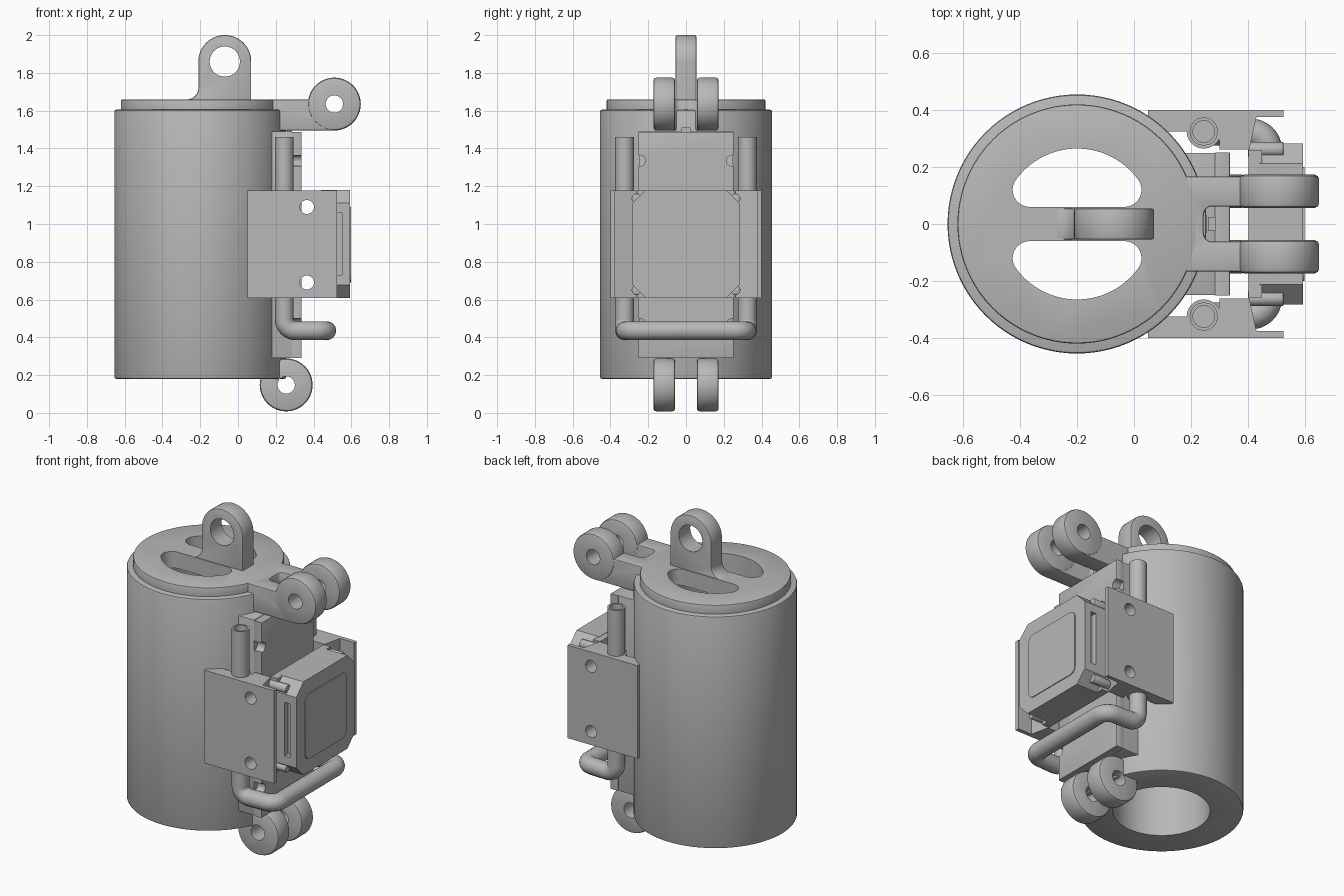
import bpy, bmesh
from math import sin, cos, radians, pi, atan2, degrees, sqrt

cube = bpy.data.objects.get("Cube")
if cube:
    bpy.data.objects.remove(cube)

grey = bpy.data.materials.new("plain_grey")
GREY = (0.48, 0.48, 0.48, 1)
grey.use_nodes = True
grey.diffuse_color = GREY
grey.node_tree.nodes["Principled BSDF"].inputs["Base Color"].default_value = GREY


def arc(cx, cy, r, a0, a1, n=12):
    return [(cx + r * cos(radians(a0 + (a1 - a0) * i / n)),
             cy + r * sin(radians(a0 + (a1 - a0) * i / n))) for i in range(n + 1)]


def circle(cx, cy, r, n=48):
    return arc(cx, cy, r, 0, 360, n)[:-1]


def rect(x0, y0, x1, y1):
    return [(x0, y0), (x1, y0), (x1, y1), (x0, y1)]


def add_object(name, mesh):
    ob = bpy.data.objects.new(name, mesh)
    bpy.context.collection.objects.link(ob)
    mesh.materials.clear()
    mesh.materials.append(grey)
    return ob


def bake(ob):
    """Replace an object's mesh by its modified result."""
    bpy.context.view_layer.update()
    dg = bpy.context.evaluated_depsgraph_get()
    mesh = bpy.data.meshes.new_from_object(ob.evaluated_get(dg))
    ob.modifiers.clear()
    ob.data = mesh
    return ob


def prism(name, pts, axis, lo, hi, bevel=0):
    """Extrude a 2D outline along an axis, with optional softened rims."""
    place = {"x": lambda u, v, w: (w, u, v),
             "y": lambda u, v, w: (u, w, v),
             "z": lambda u, v, w: (u, v, w)}[axis]
    bm = bmesh.new()
    ends = [[bm.verts.new(place(u, v, w)) for u, v in pts] for w in (lo, hi)]
    rims = [bm.faces.new(e) for e in ends]
    for i in range(len(pts)):
        j = (i + 1) % len(pts)
        bm.faces.new((ends[0][i], ends[0][j], ends[1][j], ends[1][i]))
    bmesh.ops.recalc_face_normals(bm, faces=bm.faces)
    if bevel:
        edges = list({e for f in rims for e in f.edges})
        bmesh.ops.bevel(bm, geom=edges, offset=bevel, segments=2,
                        profile=0.5, affect='EDGES')
    mesh = bpy.data.meshes.new(name)
    bm.to_mesh(mesh)
    bm.free()
    return add_object(name, mesh)


def cut(ob, *cutters):
    for c in cutters:
        c.hide_render = True
        m = ob.modifiers.new("cut", 'BOOLEAN')
        m.operation, m.solver, m.object = 'DIFFERENCE', 'EXACT', c
    bake(ob)
    for c in cutters:
        bpy.data.objects.remove(c)
    return ob


def lug(name, x, z, y0, y1):
    """Round eye with a pin hole."""
    ob = prism(name, circle(x, z, 0.14), "y", y0, y1, 0.015)
    return cut(ob, prism("pin_cutter", circle(x, z, 0.046, 32), "y", y0 - 0.1, y1 + 0.1))


CX = -0.2   # centre of the barrel
SIDES = (("left", -1), ("right", 1))

# Barrel with a straight bore
barrel = prism("barrel", circle(CX, 0, 0.455, 96), "z", 0.18, 1.605, 0.01)
cut(barrel, prism("bore_cutter", circle(CX, 0, 0.27, 64), "z", 0, 1.8))

# Lid with two half-moon openings either side of a bridge
R, r, half = 0.265, 0.06, 0.06
fx = sqrt((R - r) ** 2 - (half + r) ** 2)
ang = degrees(atan2(half + r, fx))
moon = (arc(fx, half + r, r, -90, ang) + arc(0, 0, R, ang, 180 - ang, 32)[1:-1]
        + arc(-fx, half + r, r, 180 - ang, 270))
lid = prism("lid", circle(CX, 0, 0.42, 96), "z", 1.56, 1.66, 0.008)
cut(lid, *[prism("moon_cutter", [(CX + u, s * v) for u, v in moon], "z", 1.4, 1.8)
           for s in (1, -1)])

# Lifting eye on the bridge
eye_outline = (arc(-0.07, 1.86, 0.14, 0, 180, 32) + arc(-0.27, 1.72, 0.06, 0, -90)
               + [(-0.27, 1.64), (0.07, 1.64)])
eye = prism("lifting_eye", eye_outline, "y", -0.055, 0.055, 0.008)
cut(eye, prism("eye_cutter", circle(-0.07, 1.86, 0.08), "y", -0.2, 0.2))

# Upper forked arm
fork = ([(0.1, -0.167), (0.51, -0.167), (0.51, -0.062)] + arc(0.275, -0.032, 0.03, 270, 180, 6)
        + arc(0.275, 0.032, 0.03, 180, 90, 6) + [(0.51, 0.062), (0.51, 0.167), (0.1, 0.167)])
arm = prism("forked_arm", fork, "z", 1.495, 1.658, 0.006)
cut(arm, prism("arm_pin_cutter", circle(0.51, 1.635, 0.1), "y", -0.3, 0.3))

# Upper and lower pairs of hinge eyes
for side, s in SIDES:
    y0, y1 = sorted((s * 0.057, s * 0.173))
    lug(side + "_upper_hinge_eye", 0.51, 1.635, y0, y1)
    lug(side + "_lower_hinge_eye", 0.255, 0.148, y0, y1)

# Back plate: base and notched face
prism("back_plate_base", rect(0.1, -0.25, 0.285, 0.25), "z", 0.29, 1.49, 0.004)
face = prism("back_plate_face", rect(-0.252, 0.29, 0.252, 1.488), "x", 0.284, 0.337, 0.004)
cut(face, *[prism("notch_cutter", circle(s * 0.245, z, 0.03, 16), "x", 0.27, 0.4)
            for s in (1, -1) for z in (1.335, 0.47)])
prism("latch_tab", rect(0.26, -0.025, 0.286, 0.025), "z", 1.45, 1.51)

# Side brackets that wrap the handle tubes
bracket = ([(0.05, 0.40), (0.525, 0.40), (0.525, 0.375), (0.43, 0.375), (0.405, 0.262),
            (0.30, 0.262)] + arc(0.245, 0.325, 0.06, -25, -180, 16) + [(0.1, 0.325), (0.05, 0.36)])
for side, s in SIDES:
    ob = prism(side + "_bracket", [(u, s * v) for u, v in bracket], "z", 0.607, 1.178)
    cut(ob, *[prism("bolt_cutter", circle(0.365, z, 0.037, 32), "y", -0.6, 0.6)
              for z in (1.09, 0.69)])
    for level, z in (("upper", 1.135), ("lower", 0.65)):
        prism(f"{side}_{level}_pin", circle(s * 0.262, z, 0.026, 20), "x", 0.40, 0.525, 0.004)

# Chamfered housing with a side recess and a raised front panel
W, LO, HI, C = 0.283, 0.607, 1.18, 0.07
octagon = [(-W + C, LO), (W - C, LO), (W, LO + C), (W, HI - C),
           (W - C, HI), (-W + C, HI), (-W, HI - C), (-W, LO + C)]
prism("housing_rear", rect(-0.258, LO, 0.258, HI - 0.002), "x", 0.402, 0.45)
housing = prism("housing", octagon, "x", 0.44, 0.594)
cut(housing, *[prism("slot_cutter", rect(0.515, 0.73, 0.55, 1.06), "y",
                     *sorted((s * 0.25, s * 0.4))) for s in (1, -1)])
panel = []
for i, (u, v) in enumerate(((0.16, 1.05), (-0.16, 1.05), (-0.16, 0.73), (0.16, 0.73))):
    panel += arc(u, v, 0.04, 90 * i, 90 * i + 90, 6)
prism("front_panel", panel, "x", 0.59, 0.599)

# Bent tube handle, hollow at its two upper ends
bend = 0.06
path = [(0.245, 0.325, 1.46)]
path += [(x, 0.325, z) for x, z in arc(0.245 + bend, 0.435 + bend, bend, 180, 270)]
path += [(x, y, 0.435) for x, y in arc(0.47 - bend, 0.32 - bend, bend, 90, 0)]
path += [(x, -y, z) for x, y, z in reversed(path)]
curve = bpy.data.curves.new("handle_path", 'CURVE')
curve.dimensions = '3D'
curve.bevel_depth, curve.bevel_resolution, curve.use_fill_caps = 0.05, 6, True
spline = curve.splines.new('POLY')
spline.points.add(len(path) - 1)
for p, co in zip(spline.points, path):
    p.co = (*co, 1)
guide = bpy.data.objects.new("handle_guide", curve)
bpy.context.collection.objects.link(guide)
bpy.context.view_layer.update()
dg = bpy.context.evaluated_depsgraph_get()
handle = add_object("handle", bpy.data.meshes.new_from_object(guide.evaluated_get(dg)))
bpy.data.objects.remove(guide)
bm = bmesh.new()
bm.from_mesh(handle.data)
bmesh.ops.remove_doubles(bm, verts=bm.verts, dist=0.0001)
bmesh.ops.recalc_face_normals(bm, faces=bm.faces)
bm.to_mesh(handle.data)
bm.free()
cut(handle, *[prism("tube_cutter", circle(0.245, s * 0.325, 0.038, 24), "z", 1.3, 1.6)
              for s in (1, -1)])

# Smooth curved walls, keep edges crisp
bpy.ops.object.select_all(action='DESELECT')
for ob in bpy.context.collection.objects:
    if ob.type == 'MESH' and grey.name in ob.data.materials:
        ob.select_set(True)
        bpy.context.view_layer.objects.active = ob
bpy.ops.object.shade_smooth_by_angle(angle=radians(30))
